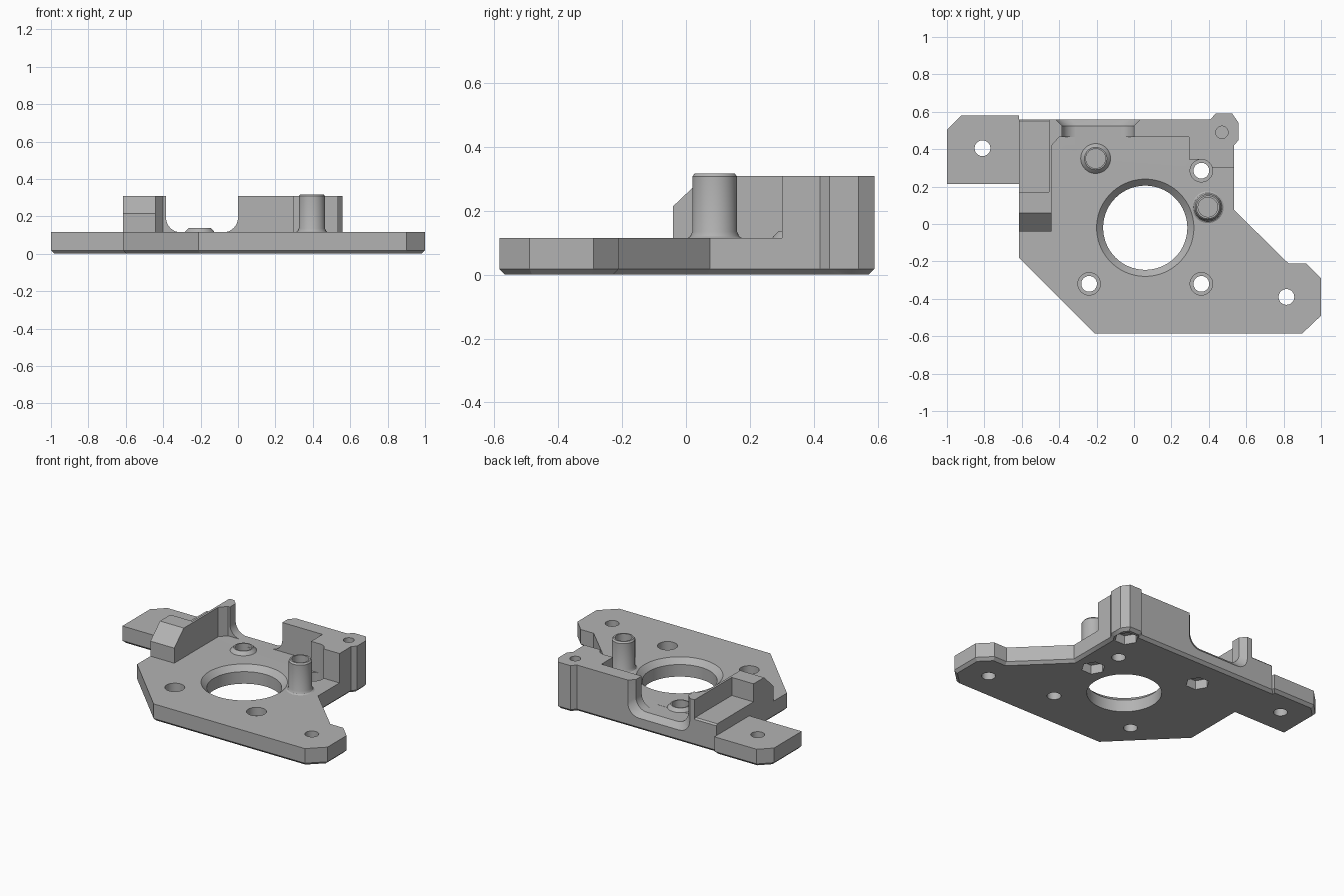
import bpy
import bmesh
from math import sin, cos, pi, radians

cube = bpy.data.objects.get("Cube")
if cube:
    bpy.data.objects.remove(cube, do_unlink=True)

GREY = bpy.data.materials.new("plain grey")
GREY.use_nodes = True
colour = (0.45, 0.45, 0.45, 1)
GREY.diffuse_color = colour
GREY.node_tree.nodes["Principled BSDF"].inputs["Base Color"].default_value = colour

TOP, TALL = 0.115, 0.31
PLACE = {
    "x": lambda a, b, h: (h, a, b),
    "y": lambda a, b, h: (a, h, b),
    "z": lambda a, b, h: (a, b, h),
}


def finish(name, bm):
    bmesh.ops.recalc_face_normals(bm, faces=bm.faces)
    mesh = bpy.data.meshes.new(name)
    bm.to_mesh(mesh)
    bm.free()
    obj = bpy.data.objects.new(name, mesh)
    bpy.context.collection.objects.link(obj)
    mesh.materials.append(GREY)
    return obj


def loft(name, sections, axis="z", chamfer=0):
    """Skin equal-length outlines, given as (outline, height) pairs."""
    bm = bmesh.new()
    rings = [[bm.verts.new(PLACE[axis](a, b, h)) for a, b in pts] for pts, h in sections]
    n = len(rings[0])
    for low, high in zip(rings, rings[1:]):
        for i in range(n):
            j = (i + 1) % n
            bm.faces.new((low[i], low[j], high[j], high[i]))
    bottom = bm.faces.new(rings[0])
    bm.faces.new(rings[-1])
    bmesh.ops.recalc_face_normals(bm, faces=bm.faces)
    if chamfer:
        bmesh.ops.bevel(bm, geom=list(bottom.edges), offset=chamfer,
                        segments=1, affect="EDGES", clamp_overlap=False)
    return finish(name, bm)


def prism(name, pts, low, high, axis="z", chamfer=0):
    return loft(name, [(pts, low), (pts, high)], axis, chamfer)


def circle(x, y, r, n=48, turn=0):
    return [(x + r * cos(2 * pi * i / n + turn), y + r * sin(2 * pi * i / n + turn))
            for i in range(n)]


def cylinder(x, y, r, low, high, n=48):
    return prism("cutter", circle(x, y, r, n), low, high)


def tube(name, x, y, profile, n=48):
    """Turn a closed (radius, height) profile around a vertical axis."""
    bm = bmesh.new()
    rings = [[bm.verts.new((a, b, z)) for a, b in circle(x, y, r, n)] for r, z in profile]
    for k, ring in enumerate(rings):
        following = rings[(k + 1) % len(rings)]
        for i in range(n):
            j = (i + 1) % n
            bm.faces.new((ring[i], ring[j], following[j], following[i]))
    return finish(name, bm)


def cut(obj, cutters):
    for cutter in cutters:
        cutter.hide_render = True
        mod = obj.modifiers.new("cut", "BOOLEAN")
        mod.operation, mod.solver, mod.object = "DIFFERENCE", "EXACT", cutter
        bpy.context.view_layer.objects.active = obj
        bpy.ops.object.modifier_apply(modifier=mod.name)
        bpy.data.objects.remove(cutter, do_unlink=True)


def u_cutter():
    """Rounded slot through the back wall, flaring out at the rear."""
    def section(grow):
        r = 0.08
        left, right, floor = -0.385 - grow, -grow * -1, TOP - 0.001 - grow
        arc = [i * pi / 16 for i in range(9)]
        pts = [(left, 0.5)]
        pts += [(left + r - r * cos(t), floor + r - r * sin(t)) for t in arc]
        pts += [(right - r + r * sin(t), floor + r - r * cos(t)) for t in arc]
        return pts + [(right, 0.5)]
    return loft("cutter", [(section(0), 0.40), (section(0), 0.525),
                           (section(0.045), 0.57)], "y")


# Base plate with both mounting ears
corner = [(0.41, 0.56), (0.435, 0.59), (0.525, 0.59), (0.56, 0.54), (0.56, 0.45), (0.535, 0.42)]
outline = [(-1, 0.215), (-1, 0.505), (-0.925, 0.58), (-0.615, 0.58), (-0.615, 0.56)] + corner + [
    (0.535, 0.075), (0.825, -0.21), (0.92, -0.21), (1, -0.29), (1, -0.49),
    (0.9, -0.585), (-0.21, -0.585), (-0.615, -0.18), (-0.615, 0.215)]
plate = prism("base_plate", outline, 0, TOP, chamfer=0.018)

# Central bore with a conical lip
bore_x, bore_y = 0.06, -0.02
cutters = [
    cylinder(bore_x, bore_y, 0.225, -0.1, 0.2, 96),
    loft("cutter", [(circle(bore_x, bore_y, 0.215, 96), 0.07),
                    (circle(bore_x, bore_y, 0.27, 96), 0.125)]),
]

# Ear holes and counterbored motor holes
motor_holes = [(-0.24, -0.32), (0.36, -0.32), (0.36, 0.285)]
for x, y in [(-0.81, 0.405), (0.815, -0.39)] + motor_holes:
    cutters.append(cylinder(x, y, 0.042, -0.1, 0.2))
for x, y in motor_holes:
    cutters.append(cylinder(x, y, 0.06, 0.06, 0.2))

# Blind screw holes above hexagonal nut pockets
screws = [(-0.205, 0.35, 0.052), (0.395, 0.09, 0.052), (0.47, 0.49, 0.033)]
for x, y, r in screws:
    cutters.append(cylinder(x, y, r, 0.07, 0.2))
    cutters.append(prism("cutter", circle(x, y, 0.073, 6), -0.1, 0.06))
cut(plate, cutters + [u_cutter()])

# Back wall with its corner post
wall = prism("back_wall", [(-0.455, 0.56), (-0.455, 0.42), (-0.44, 0.42), (-0.40, 0.465),
                           (0.295, 0.465), (0.295, 0.345), (0.36, 0.345), (0.36, 0.30),
                           (0.535, 0.30)] + corner[::-1], TOP, TALL)
cut(wall, [u_cutter(), cylinder(0.36, 0.285, 0.06, 0.05, 0.4),
           cylinder(0.47, 0.49, 0.033, 0.05, 0.4)])

# Side block with an open pocket, and the thin rib beside it
ramp = [(-0.04, TOP), (-0.04, 0.215), (0.06, TALL)]
pocket = [(0.17, TALL), (0.17, 0.19), (0.55, 0.19), (0.56, 0.18), (0.56, TOP)]
block = prism("side_block", ramp + pocket, -0.615, -0.455, "x")
rib = prism("side_rib", ramp + [(0.43, TALL), (0.43, TOP)], -0.455, -0.44, "x")

# Tall post and short boss
post = tube("tall_post", 0.395, 0.09, [
    (0.052, TOP), (0.085, TOP), (0.077, 0.12), (0.07, 0.135),
    (0.07, 0.308), (0.062, 0.318), (0.052, 0.318)])
boss = tube("short_boss", -0.205, 0.35, [
    (0.052, TOP), (0.08, TOP), (0.072, 0.125), (0.06, 0.137), (0.052, 0.137)])

# Smooth round walls, keep machined edges sharp
for obj in (plate, wall, block, rib, post, boss):
    bpy.ops.object.select_all(action="DESELECT")
    obj.select_set(True)
    bpy.context.view_layer.objects.active = obj
    bpy.ops.object.shade_smooth_by_angle(angle=radians(30))
